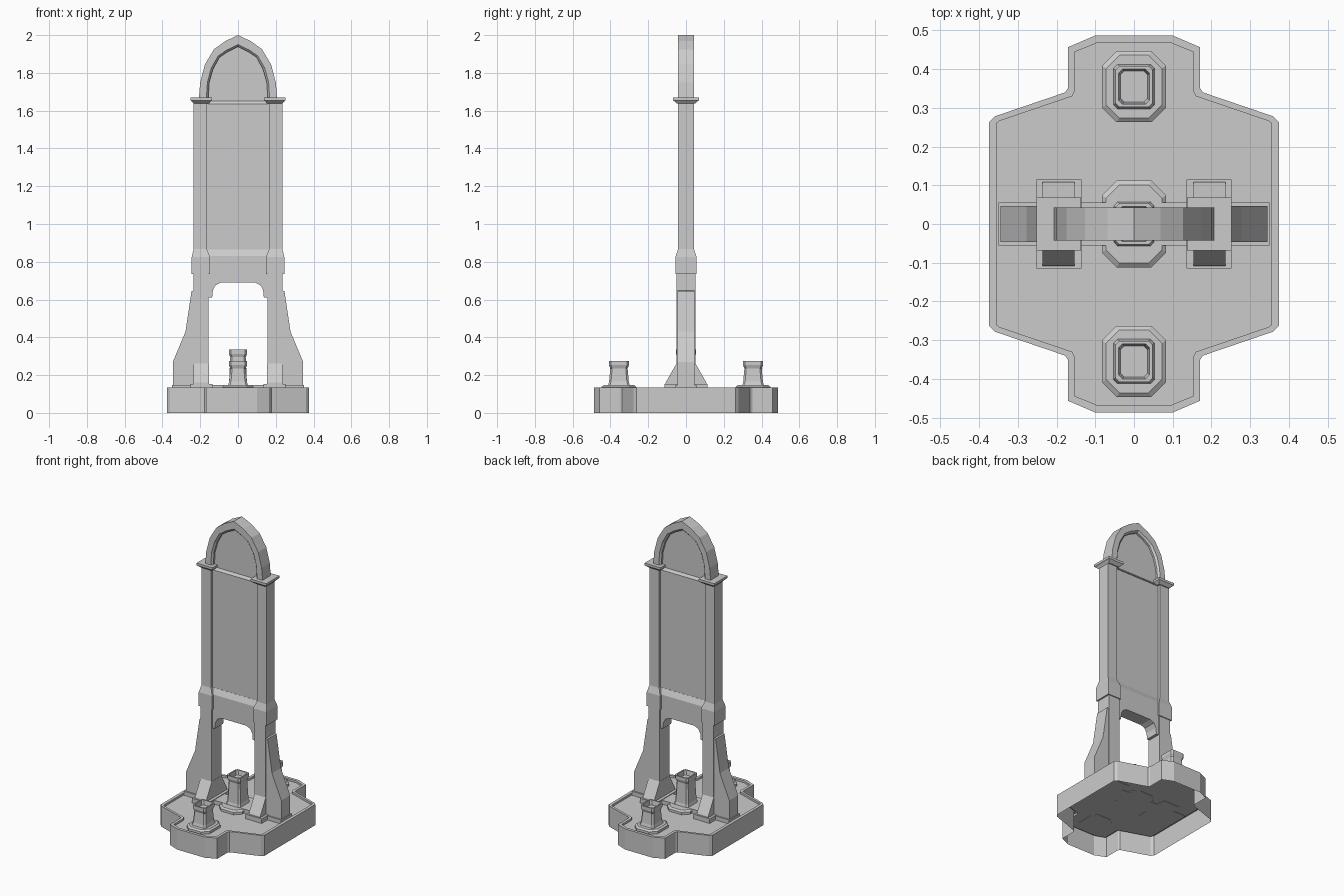
import bpy, bmesh

if "Cube" in bpy.data.objects:
    bpy.data.objects.remove(bpy.data.objects["Cube"])


def loft(name, rings, cap_start=True, cap_end=True):
    """Skin a stack of equal-length closed rings."""
    bm = bmesh.new()
    rows = [[bm.verts.new(p) for p in ring] for ring in rings]
    n = len(rows[0])
    for a, b in zip(rows, rows[1:]):
        for i in range(n):
            j = (i + 1) % n
            bm.faces.new((a[i], a[j], b[j], b[i]))
    if cap_start:
        bm.faces.new(rows[0][::-1])
    if cap_end:
        bm.faces.new(rows[-1])
    bmesh.ops.recalc_face_normals(bm, faces=bm.faces)
    mesh = bpy.data.meshes.new(name)
    bm.to_mesh(mesh)
    bm.free()
    ob = bpy.data.objects.new(name, mesh)
    bpy.context.collection.objects.link(ob)
    return ob


def rect(x0, x1, hy, z):
    return [(x0, -hy, z), (x1, -hy, z), (x1, hy, z), (x0, hy, z)]


def octagon(hx, hy, c, z, cy):
    q = [(hx, -hy + c), (hx, hy - c), (hx - c, hy), (-hx + c, hy),
         (-hx, hy - c), (-hx, -hy + c), (-hx + c, -hy), (hx - c, -hy)]
    return [(x, y + cy, z) for x, y in q]


def plan(quarter, z):
    """Mirror a quarter outline into a full closed plan."""
    half = quarter + [(-x, y) for x, y in quarter[::-1]]
    return [(x, y, z) for x, y in half + [(-x, -y) for x, y in half]]


def prism_y(name, pts, hy):
    return loft(name, [[(x, y, z) for x, z in pts] for y in (-hy, hy)])


def mirrored(right):
    """Close a right-half profile across x = 0."""
    return right + [(-x, z) for x, z in right[::-1] if x > 0]


# Base: open-bottomed tray with raised rim
outer = [(.375, .262), (.36, .278), (.178, .34), (.17, .352), (.17, .457), (.10, .487)]
inner = [(.355, .26), (.348, .266), (.16, .33), (.152, .345), (.152, .445), (.095, .468)]
loft("base", [plan(outer, 0), plan(outer, .135), plan(inner, .135), plan(inner, .122)],
     cap_start=False)

# Cups on octagonal plinths
for label, cy, top in (("front", -.355, .275), ("middle", 0, .335), ("back", .355, .275)):
    ph = .092 if cy else .112
    loft(label + "_plinth", [octagon(.083, ph, .038, .12, cy), octagon(.083, ph, .038, .138, cy),
                             octagon(.072, ph - .011, .034, .147, cy)])
    prof = [(.053, .145), (.047, .165), (.041, top - .04), (.048, top - .022),
            (.048, top), (.040, top), (.035, top - .03)]
    loft(label + "_cup", [octagon(r, r + .005, .01, z, cy) for r, z in prof])

# Ground strip under the legs
loft("foot_strip", [rect(-.35, .35, .055, .12), rect(-.35, .35, .055, .148)])

for s, side in ((1, "right"), (-1, "left")):
    # Pillar with thicker collar
    sections = [(.155, .235, .05, .13), (.155, .235, .05, .735), (.148, .245, .056, .735),
                (.148, .245, .056, .825), (.165, .235, .042, .868), (.165, .235, .042, 1.645)]
    loft(side + "_pillar", [rect(s * a, s * b, h, z) for a, b, h, z in sections])
    # Capital
    loft(side + "_capital", [rect(s * a, s * b, h, z) for a, b, h, z in
         ((.155, .235, .048, 1.638), (.142, .245, .062, 1.65),
          (.137, .252, .068, 1.655), (.137, .252, .068, 1.67))])
    # Outer buttress
    prism_y(side + "_buttress", [(s * x, z) for x, z in
            ((.22, .13), (.345, .13), (.345, .27), (.278, .43), (.246, .645), (.22, .65))], .046)
    # Foot plate and front/back wedges
    loft(side + "_foot_plate", [rect(s * .135, s * .252, .115, .12),
                                rect(s * .135, s * .252, .115, .152)])
    wedge = [(-.108, .14), (.108, .14), (.108, .16), (.05, .262), (-.05, .262), (-.108, .16)]
    loft(side + "_foot_wedge", [[(s * x, y, z) for y, z in wedge] for x in (.154, .236)])

# Arched lintel between pillars with sloped top
lintel = mirrored([(0, .69), (.09, .69), (.118, .677), (.133, .65), (.137, .61),
                   (.16, .61), (.16, .83)])
prism_y("lintel", lintel, .043)
loft("lintel_slope", [rect(-.165, .165, .043, .83), rect(-.165, .165, .026, .866)])

# Tall panel and ledge
loft("panel", [rect(-.17, .17, .025, .8), rect(-.17, .17, .025, 1.64)])
loft("panel_ledge", [rect(-.16, .16, .03, 1.636), rect(-.16, .16, .018, 1.652)])

# Pointed arch with stepped inner edge and recessed infill
out = [(.208, 1.66), (.200, 1.75), (.175, 1.845), (.127, 1.925), (.068, 1.968), (0, 2.0)]
mid = [(.168, 1.66), (.162, 1.75), (.142, 1.825), (.105, 1.89), (.058, 1.922), (0, 1.95)]
inn = [(.158, 1.66), (.152, 1.75), (.132, 1.82), (.098, 1.882), (.054, 1.912), (0, 1.938)]


def arch(name, a, b, hy_a, hy_b):
    """Half-hoops swept into a hoop whose depth may taper inward."""
    fa, fb = mirrored(a[::-1])[::-1], mirrored(b[::-1])[::-1]
    full = lambda q: q + [(-x, z) for x, z in q[-2::-1]]
    loft(name, [[(ax, -hy_a, az), (ax, hy_a, az), (bx, hy_b, bz), (bx, -hy_b, bz)]
                for (ax, az), (bx, bz) in zip(full(a), full(b))])


arch("arch", out, mid, .042, .042)
arch("arch_bevel", mid, inn, .042, .03)
prism_y("arch_infill", mirrored([(0, 1.95)] + mid[-2::-1] + [(.168, 1.64)]), .018)
